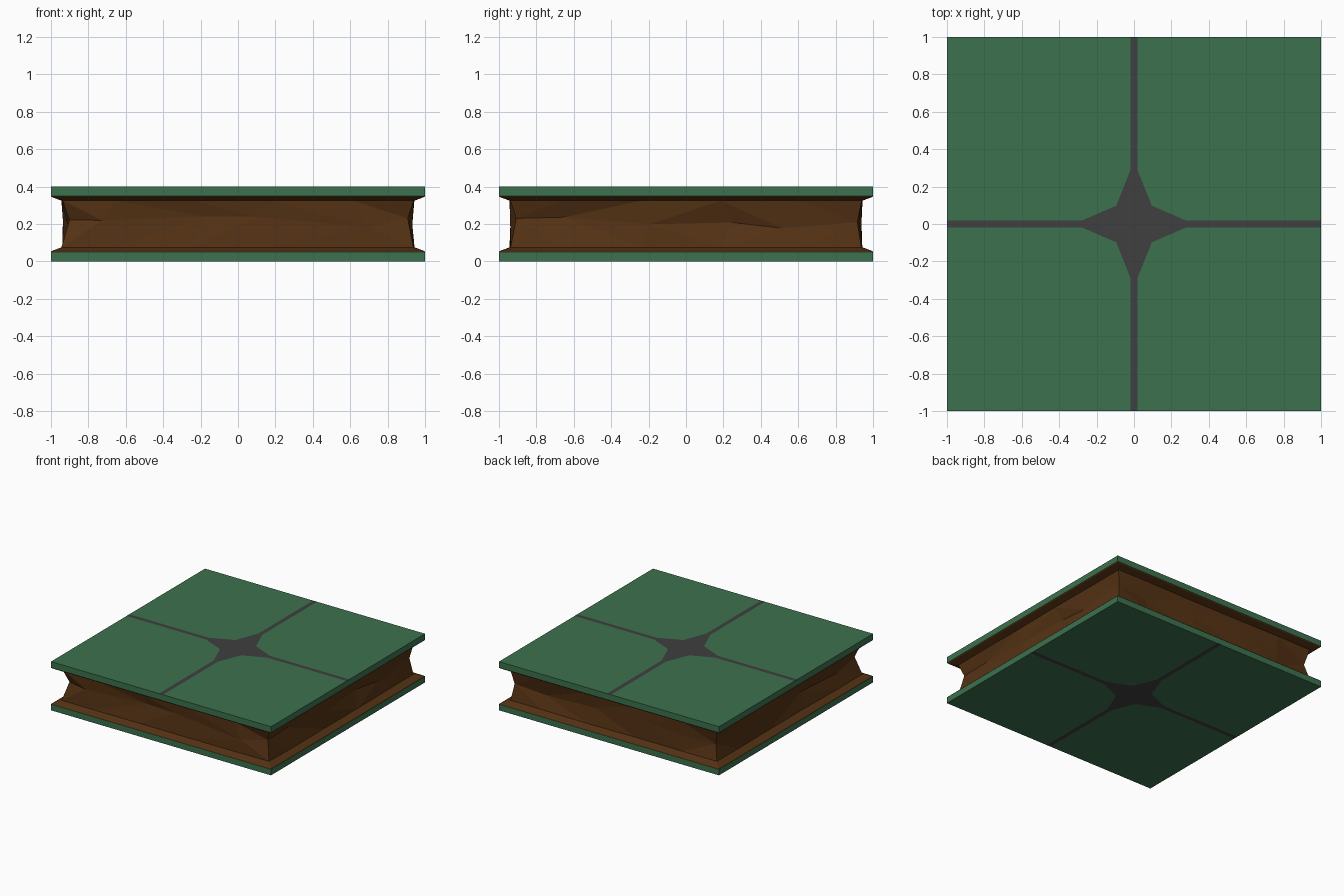
import bpy, bmesh, random
from mathutils import Vector

if "Cube" in bpy.data.objects:
    bpy.data.objects.remove(bpy.data.objects["Cube"])

random.seed(4)


def material(name, rgb):
    m = bpy.data.materials.new(name)
    m.diffuse_color = (*rgb, 1)
    m.use_nodes = True
    m.node_tree.nodes["Principled BSDF"].inputs["Base Color"].default_value = m.diffuse_color
    return m


GREEN = material("green_panel", (0.045, 0.165, 0.075))
GREY = material("dark_inlay", (0.05, 0.05, 0.05))
BROWN = material("brown_earth", (0.09, 0.032, 0.007))


def finish(bm, name, mats):
    bmesh.ops.recalc_face_normals(bm, faces=bm.faces[:])
    mesh = bpy.data.meshes.new(name)
    bm.to_mesh(mesh)
    bm.free()
    for m in mats:
        mesh.materials.append(m)
    ob = bpy.data.objects.new(name, mesh)
    bpy.context.collection.objects.link(ob)
    return ob


# Square plate whose outer face carries a flush cross-and-star inlay
def plate(name, z_outer, z_inner):
    bm = bmesh.new()
    inlay = [(1, 0.018), (0.28, 0.018), (0.095, 0.098), (0.018, 0.29), (0.018, 1)]
    cross = []
    for sx, sy in ((1, 1), (-1, 1), (-1, -1), (1, -1)):
        pts = [bm.verts.new((x * sx, y * sy, z_outer)) for x, y in inlay]
        corner = bm.verts.new((sx, sy, z_outer))
        bm.faces.new(pts + [corner])
        cross += pts if sx * sy > 0 else pts[::-1]
    bm.faces.new(cross).material_index = 1
    # rim and inner face
    rim = [e for e in bm.edges if e.is_boundary]
    geom = bmesh.ops.extrude_edge_only(bm, edges=rim)["geom"]
    for v in geom:
        if isinstance(v, bmesh.types.BMVert):
            v.co.z = z_inner
    for f in bm.faces:
        if len(f.verts) == 4:
            f.material_index = 0
    bmesh.ops.holes_fill(bm, edges=[e for e in bm.edges if e.is_boundary], sides=0)
    finish(bm, name, (GREEN, GREY))


plate("top_plate", 0.40, 0.35)
plate("bottom_plate", 0.0, 0.05)

# Earth core: square rings with flared lips and an irregular faceted wall
# (half width, height, inward jitter, height jitter)
RINGS = [(1.0, 0.05, 0, 0), (0.995, 0.056, 0, 0), (0.945, 0.075, 0.008, 0),
         (0.94, 0.21, 0.04, 0.035),
         (0.945, 0.325, 0.008, 0), (0.995, 0.344, 0, 0), (1.0, 0.35, 0, 0)]
STATIONS = (-1, -0.7, -0.25, 0.2, 0.65)


def ring(bm, half, z, inward, rise):
    verts = []
    for dx, dy in ((1, 0), (0, 1), (-1, 0), (0, -1)):
        out = Vector((dy, -dx, 0))
        along = Vector((dx, dy, 0))
        for s in STATIONS:
            depth = random.uniform(0, inward)
            slide = random.uniform(-3, 3) * rise if s > -1 else 0
            a = s * half + slide + (depth if s == -1 else 0)
            co = along * a + out * (half - depth)
            co.z = z + random.uniform(-rise, rise)
            verts.append(bm.verts.new(co))
    return verts


bm = bmesh.new()
rings = [ring(bm, *r) for r in RINGS]
n = len(rings[0])
for low, high in zip(rings, rings[1:]):
    for i in range(n):
        j = (i + 1) % n
        bm.faces.new((low[i], low[j], high[j], high[i]))
bm.faces.new(rings[0])
bm.faces.new(rings[-1])
wall = [f for f in bm.faces if len(f.verts) == 4]
bmesh.ops.triangulate(bm, faces=wall)
finish(bm, "earth_core", (BROWN,))
